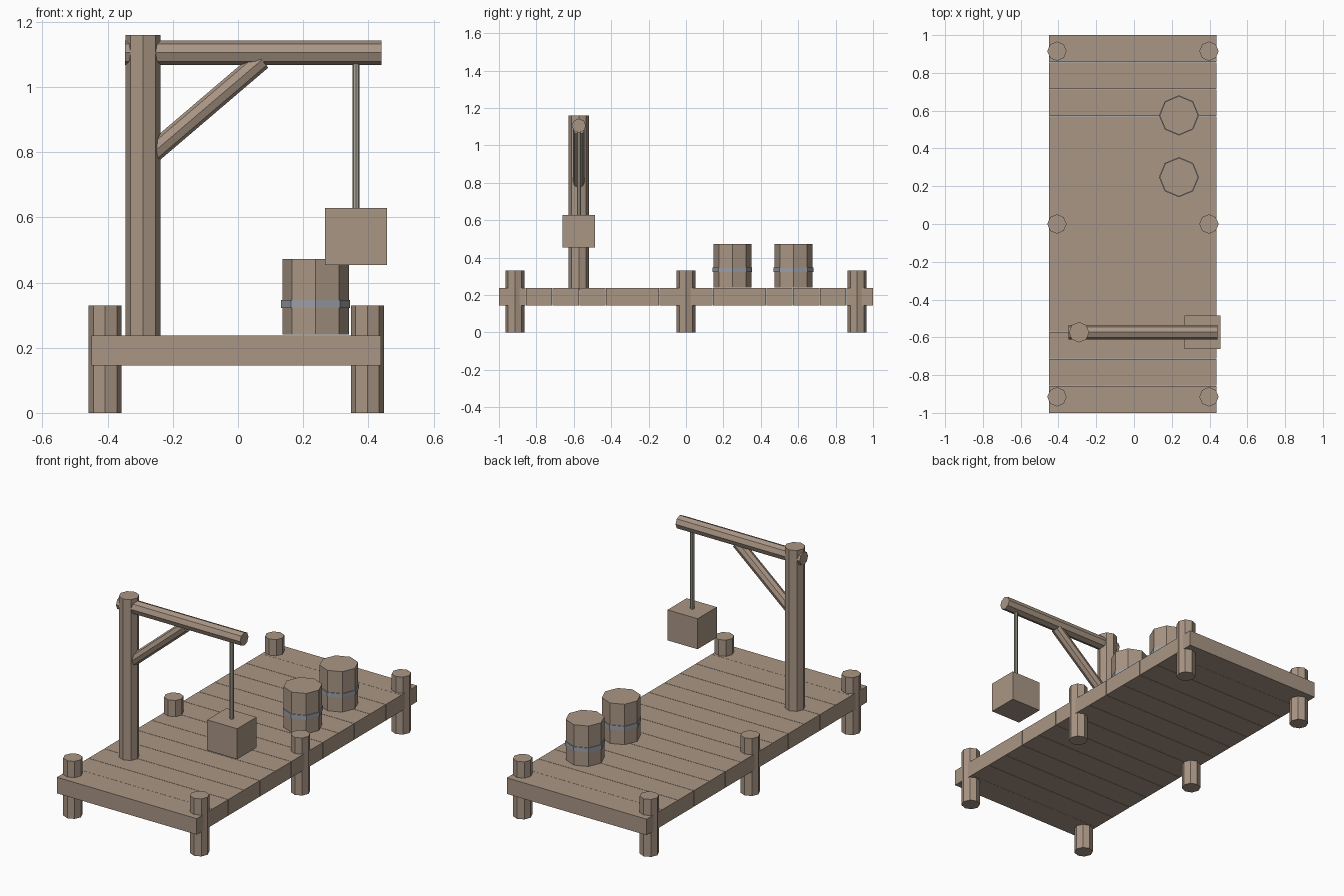
import bpy
import bmesh
from mathutils import Vector, Matrix

cube = bpy.data.objects.get("Cube")
if cube:
    bpy.data.objects.remove(cube, do_unlink=True)


def make_material(name, rgb):
    mat = bpy.data.materials.new(name)
    mat.use_nodes = True
    color = (*rgb, 1.0)
    mat.diffuse_color = color
    mat.node_tree.nodes["Principled BSDF"].inputs["Base Color"].default_value = color
    return mat


wood = make_material("weathered wood", (0.40, 0.305, 0.235))
rope_grey = make_material("rope grey", (0.40, 0.39, 0.32))
iron = make_material("iron grey", (0.33, 0.35, 0.39))


def finish(name, bm, mat):
    mesh = bpy.data.meshes.new(name)
    bm.to_mesh(mesh)
    bm.free()
    mesh.materials.append(mat)
    obj = bpy.data.objects.new(name, mesh)
    bpy.context.collection.objects.link(obj)
    return obj


def box(name, center, size, mat):
    bm = bmesh.new()
    bmesh.ops.create_cube(bm, size=1, matrix=Matrix.Translation(center) @ Matrix.Diagonal((*size, 1)))
    return finish(name, bm, mat)


def pole(name, start, end, radius, mat, sides=8):
    """Faceted cylinder running from start to end."""
    a, b = Vector(start), Vector(end)
    axis = b - a
    turn = Vector((0, 0, 1)).rotation_difference(axis).to_matrix().to_4x4()
    bm = bmesh.new()
    bmesh.ops.create_cone(bm, cap_ends=True, segments=sides, radius1=radius, radius2=radius,
                          depth=axis.length, matrix=Matrix.Translation((a + b) / 2) @ turn)
    return finish(name, bm, mat)


# Deck planks
DECK_TOP, DECK_BOTTOM, PLANKS = 0.237, 0.145, 14
pitch = 2 / PLANKS
for i in range(PLANKS):
    box(f"deck_plank_{i + 1}", (-0.006, -1 + pitch * (i + 0.5), (DECK_TOP + DECK_BOTTOM) / 2),
        (0.888, pitch - (0.002 if 0 < i < PLANKS - 1 else 0), DECK_TOP - DECK_BOTTOM), wood)

# Mooring posts
for side, x in (("right", -0.408), ("left", 0.397)):
    for place, y in (("front", -0.915), ("middle", 0), ("back", 0.915)):
        pole(f"{place}_{side}_post", (x, y, 0), (x, y, 0.33), 0.051, wood)

# Crane
CY = -0.573
pole("crane_mast", (-0.291, CY, DECK_TOP - 0.01), (-0.291, CY, 1.16), 0.054, wood)
pole("crane_beam", (-0.347, CY, 1.105), (0.441, CY, 1.105), 0.038, wood)
pole("crane_brace", (-0.267, CY, 0.793), (0.073, CY, 1.083), 0.031, wood)
pole("crane_rope", (0.362, CY, 0.62), (0.362, CY, 1.08), 0.011, rope_grey)
box("hanging_crate", (0.362, CY, 0.541), (0.191, 0.175, 0.175), wood)

# Barrels with iron hoops
for label, y in (("front", 0.248), ("back", 0.575)):
    pole(f"{label}_barrel", (0.238, y, DECK_TOP + 0.003), (0.238, y, 0.472), 0.102, wood)
    pole(f"{label}_barrel_hoop", (0.238, y, 0.322), (0.238, y, 0.347), 0.106, iron)
